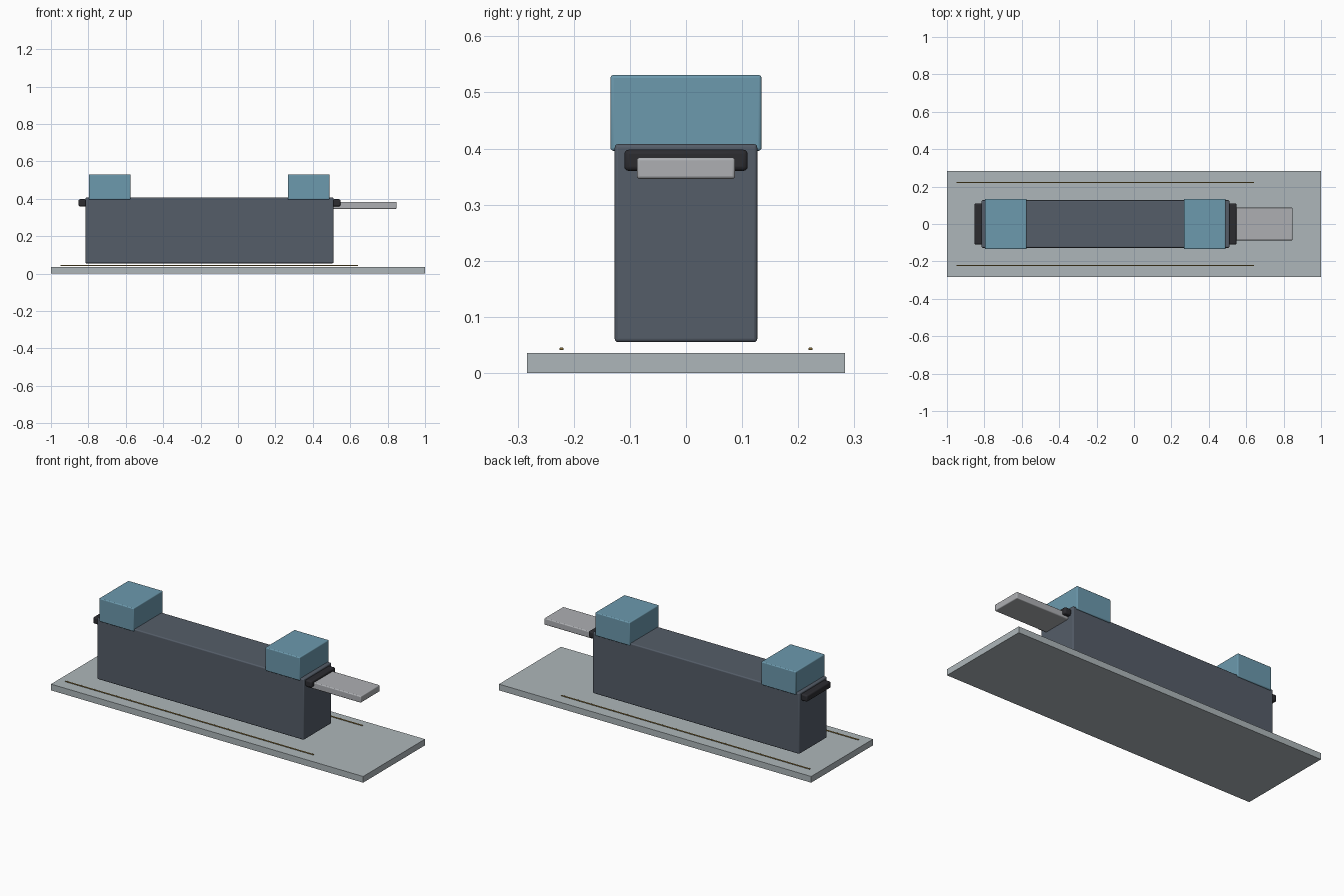
import bpy

if "Cube" in bpy.data.objects:
    bpy.data.objects.remove(bpy.data.objects["Cube"])


def material(name, rgb):
    m = bpy.data.materials.new(name)
    m.diffuse_color = (*rgb, 1)
    m.use_nodes = True
    m.node_tree.nodes["Principled BSDF"].inputs["Base Color"].default_value = m.diffuse_color
    return m


DARK = material("slate", (0.09, 0.11, 0.14))
BLUE = material("blue", (0.15, 0.32, 0.42))
BLACK = material("black", (0.025, 0.025, 0.03))
STEEL = material("steel", (0.42, 0.43, 0.45))
PLATE = material("plate", (0.42, 0.47, 0.49))
BRASS = material("brass", (0.45, 0.3, 0.08))


def box(name, x, y, z, mat, bevel=0.0, segments=3):
    """Box spanning the (min, max) ranges, with optional rounded edges."""
    spans = (x, y, z)
    bpy.ops.mesh.primitive_cube_add(size=1, location=[(a + b) / 2 for a, b in spans])
    ob = bpy.context.object
    ob.name = name
    ob.scale = [b - a for a, b in spans]
    bpy.ops.object.transform_apply(location=False, rotation=False, scale=True)
    ob.data.materials.append(mat)
    if bevel:
        mod = ob.modifiers.new("rounded_edges", "BEVEL")
        mod.width = bevel
        mod.segments = segments
        bpy.ops.object.shade_smooth_by_angle()
    return ob


# Base plate and main body
box("base_plate", (-1, 1), (-0.283, 0.283), (0, 0.036), PLATE)
box("main_body", (-0.815, 0.51), (-0.127, 0.127), (0.055, 0.408), DARK, 0.006)

# Blue blocks straddling the top of the body
for side, x0 in (("left", -0.797), ("right", 0.267)):
    box(side + "_top_block", (x0, x0 + 0.222), (-0.1345, 0.1345), (0.396, 0.531), BLUE, 0.005)

# Dark rounded bars at both ends
for side, x in (("left", (-0.853, -0.81)), ("right", (0.505, 0.548))):
    box(side + "_end_bar", x, (-0.11, 0.11), (0.36, 0.398), BLACK, 0.008)

# Outfeed tray
box("outfeed_tray", (0.507, 0.848), (-0.0875, 0.0875), (0.346, 0.384), STEEL, 0.005)

# Thin guide strips along the base
for side, y in (("front", -0.222), ("back", 0.222)):
    box(side + "_guide_strip", (-0.95, 0.642), (y - 0.0035, y + 0.0035),
        (0.041, 0.045), BRASS, 0.001, 2)
